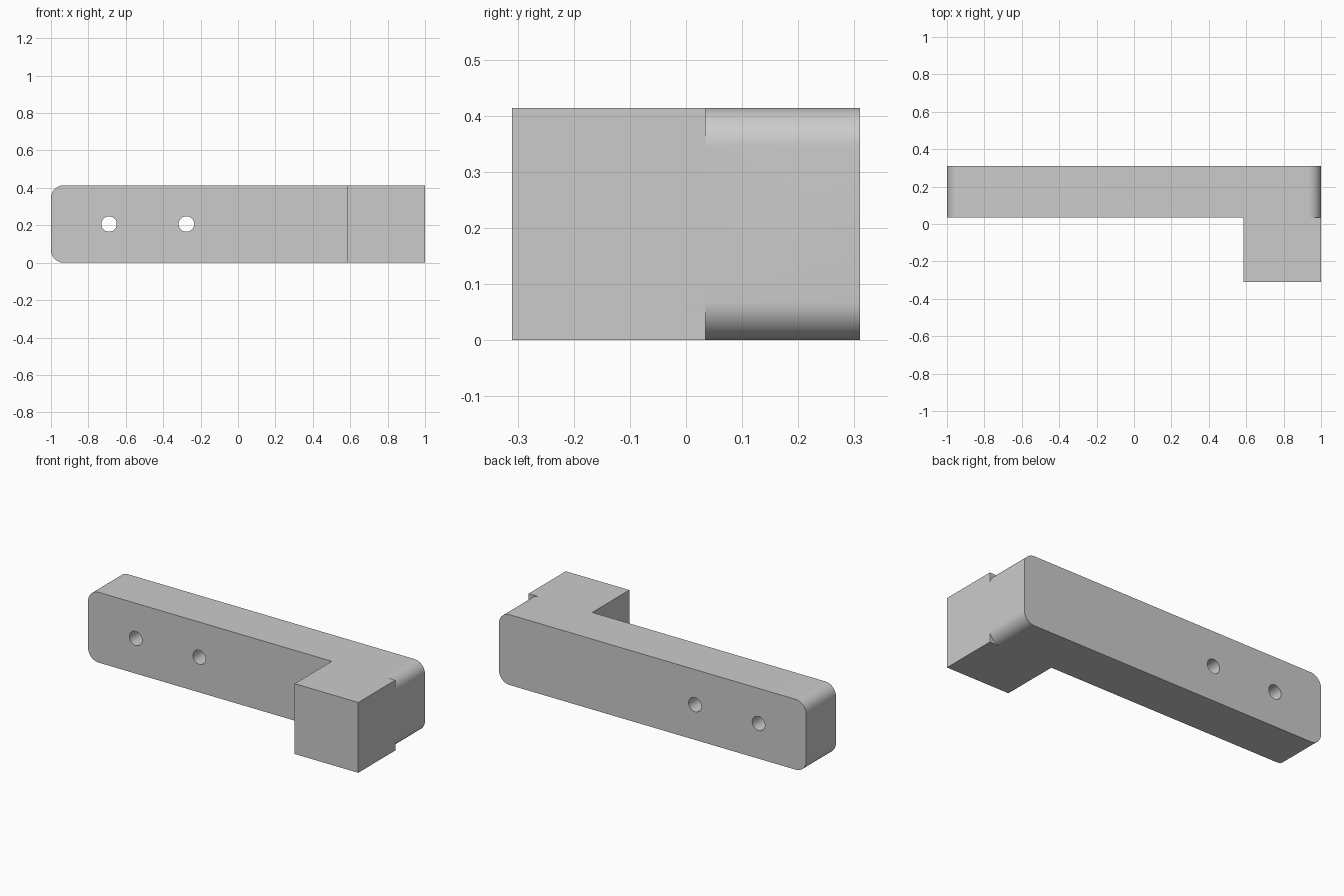
import bpy, bmesh
from math import sin, cos, pi, radians

if "Cube" in bpy.data.objects:
    bpy.data.objects.remove(bpy.data.objects["Cube"])

U = 2 / 29                      # module of the part
H = 6 * U                       # height
Y0, Y1 = -4.5 * U, 4.5 * U      # front and back
YP = 0.5 * U                    # front face of the arm


def prism(name, outline, y_front, y_back):
    """Extrude a closed x-z outline along y."""
    bm = bmesh.new()
    face = bm.faces.new([bm.verts.new((x, y_front, z)) for x, z in outline])
    ext = bmesh.ops.extrude_face_region(bm, geom=[face])["geom"]
    verts = [v for v in ext if isinstance(v, bmesh.types.BMVert)]
    bmesh.ops.translate(bm, verts=verts, vec=(0, y_back - y_front, 0))
    bmesh.ops.recalc_face_normals(bm, faces=bm.faces)
    mesh = bpy.data.meshes.new(name)
    bm.to_mesh(mesh)
    bm.free()
    obj = bpy.data.objects.new(name, mesh)
    bpy.context.collection.objects.link(obj)
    return obj


def arc(cx, cz, r, start, sweep, n):
    return [(cx + r * cos(start + sweep * i / n), cz + r * sin(start + sweep * i / n))
            for i in range(n + 1)]


def boolean(target, tool, operation):
    """Apply a boolean and remove the tool object."""
    tool.hide_render = True
    mod = target.modifiers.new(operation.lower(), "BOOLEAN")
    mod.operation, mod.solver, mod.object = operation, "EXACT", tool
    bpy.context.view_layer.objects.active = target
    bpy.ops.object.modifier_apply(modifier=mod.name)
    bpy.data.objects.remove(tool)


# Arm with four rounded corners
R = U
corners = [(1 - R, H - R), (-1 + R, H - R), (-1 + R, R), (1 - R, R)]
outline = [p for i, (x, z) in enumerate(corners)
           for p in arc(x, z, R, i * pi / 2, pi / 2, 12)]
arm = prism("bracket_arm", outline, YP, Y1)

# Square end block standing out from the front of the arm
block = prism("end_block", [(1 - H, 0), (1, 0), (1, H), (1 - H, H)], Y0, YP)
boolean(arm, block, "UNION")

# Two through holes
for x in (-1 + 4.5 * U, -1 + 10.5 * U):
    hole = prism("hole_cutter", arc(x, H / 2, 0.6 * U, 0, 2 * pi, 48)[:-1], YP - 0.1, Y1 + 0.1)
    boolean(arm, hole, "DIFFERENCE")

# Smooth the curved walls, keep edges crisp
bpy.ops.object.select_all(action="DESELECT")
arm.select_set(True)
bpy.context.view_layer.objects.active = arm
bpy.ops.object.shade_smooth_by_angle(angle=radians(30))
